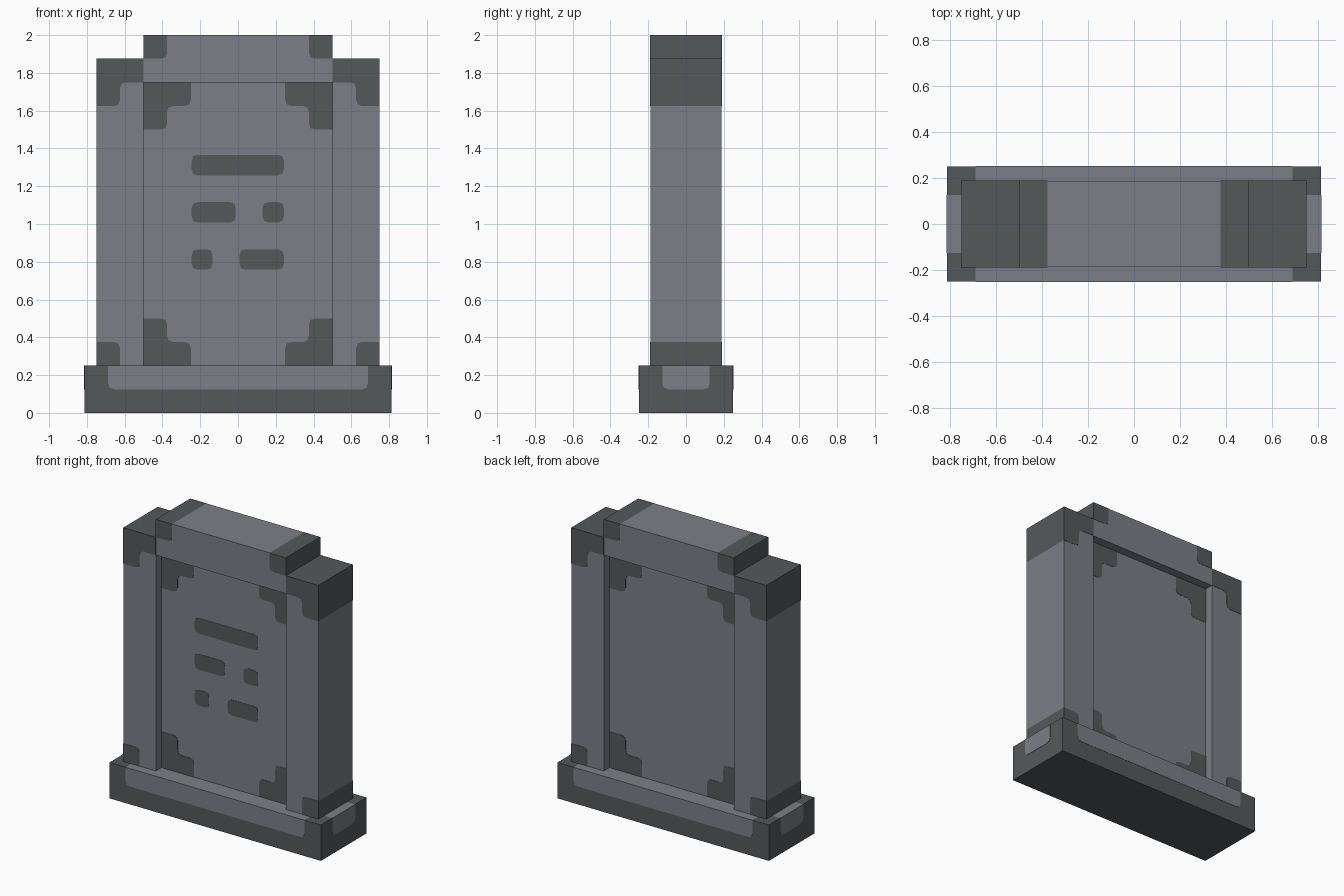
import bpy
import bmesh
from mathutils import Vector

cube = bpy.data.objects.get("Cube")
if cube:
    bpy.data.objects.remove(cube, do_unlink=True)


def make_material(name, colour):
    mat = bpy.data.materials.new(name)
    mat.use_nodes = True
    mat.diffuse_color = colour
    bsdf = next(n for n in mat.node_tree.nodes if n.type == 'BSDF_PRINCIPLED')
    bsdf.inputs["Base Color"].default_value = colour
    bsdf.inputs["Roughness"].default_value = 0.9
    return mat


light = make_material("light stone", (0.205, 0.212, 0.242, 1))
dark = make_material("dark stone", (0.091, 0.098, 0.102, 1))
P = 0.125      # size of one painted square
SKIN = 0.002   # thickness of painted plates


def finish(name, bm, mats):
    bmesh.ops.recalc_face_normals(bm, faces=bm.faces)
    mesh = bpy.data.meshes.new(name)
    bm.to_mesh(mesh)
    bm.free()
    for m in mats:
        mesh.materials.append(m)
    obj = bpy.data.objects.new(name, mesh)
    bpy.context.collection.objects.link(obj)
    return obj


def block(name, lo, hi, cuts=(), is_dark=lambda c, n: False):
    """Box cut at (axis, position) planes, with dark faces picked by a rule."""
    lo, hi = Vector(lo), Vector(hi)
    bm = bmesh.new()
    bmesh.ops.create_cube(bm, size=1)
    for v in bm.verts:
        v.co = (lo + hi) / 2 + v.co * (hi - lo)
    for axis, pos in cuts:
        no = Vector((0, 0, 0))
        no[axis] = 1
        bmesh.ops.bisect_plane(bm, geom=bm.verts[:] + bm.edges[:] + bm.faces[:],
                               plane_co=no * pos, plane_no=no)
    bm.normal_update()
    for f in bm.faces:
        f.material_index = int(is_dark(f.calc_center_median(), f.normal))
    return finish(name, bm, [light, dark])


def soften(points, r=0.032):
    """Round the corners that carry a third, true value."""
    out = []
    for i, p in enumerate(points):
        c = Vector(p[:2])
        if len(p) < 3:
            out.append(c)
            continue
        a = c + (Vector(points[i - 1][:2]) - c).normalized() * r
        b = c + (Vector(points[(i + 1) % len(points)][:2]) - c).normalized() * r
        out += [a, a / 4 + c / 2 + b / 4, b]
    return out


def plate(name, points, axis, depth, mat, flip=1):
    """Thin painted plate on the surface at the given depth along x or y."""
    side = 1 if depth > 0 else -1
    outline = soften(points)
    bm = bmesh.new()
    rings = []
    for d in (depth, depth + side * SKIN):
        rings.append([bm.verts.new((d, u * flip, v) if axis == 'x' else (u * flip, d, v))
                      for u, v in outline])
    bm.faces.new(rings[0])
    bm.faces.new(rings[1])
    for i in range(len(outline)):
        bm.faces.new((rings[0][i - 1], rings[0][i], rings[1][i], rings[1][i - 1]))
    return finish(name, bm, [mat])


# Plinth: dark, with light bands on the top and around the upper sides
BX, BY, BZ = 0.8125, 0.25, 0.25
block("plinth", (-BX, -BY, 0), (BX, BY, BZ),
      [(0, BX - P), (0, P - BX), (1, BY - P), (1, P - BY)],
      lambda c, n: n.z < 0.5 or (abs(c.x) > BX - P and abs(c.y) > BY - P))
for axis, half, depth, label in (('y', BX, BY, "long"), ('x', BY, BX, "short")):
    w = half - P
    for s in (-1, 1):
        plate(f"plinth_{label}_band", [(-w, BZ), (-w, P, True), (w, P, True), (w, BZ)],
              axis, s * depth, light)

# Recessed slab
SLAB, POST = 0.125, 0.1875
block("recessed_slab", (-0.5, -SLAB, BZ), (0.5, SLAB, 1.75))

# Top cap with dark ends
block("top_cap", (-0.5, -POST, 1.75), (0.5, POST, 2), [(0, 0.375), (0, -0.375)],
      lambda c, n: abs(n.x) > 0.5 or (n.z > 0.5 and abs(c.x) > 0.375))

# Side posts with dark tops and feet
for s, side in ((1, "left"), (-1, "right")):
    xs = sorted((s * 0.5, s * 0.75))
    block(side + "_post", (xs[0], -POST, BZ), (xs[1], POST, 1.875),
          [(2, 0.375), (2, 1.625)],
          lambda c, n: n.z > 0.5 or (n.x * s > 0.5 and not 0.375 < c.z < 1.625))

# Dark corner patches, repeated on both sides, front and back
patches = [
    ("post_top_patch", POST, [(0.75, 1.875), (0.5, 1.875), (0.5, 1.75),
                              (0.625, 1.75, True), (0.625, 1.625, True), (0.75, 1.625)]),
    ("post_foot_patch", POST, [(0.75, BZ), (0.625, BZ), (0.625, 0.375, True), (0.75, 0.375)]),
    ("cap_patch", POST, [(0.5, 2), (0.375, 2), (0.375, 1.875, True), (0.5, 1.875)]),
]
for label, edge, up in (("upper", 1.75, -1), ("lower", BZ, 1)):
    a, b = edge + up * P, edge + up * 2 * P
    patches.append((f"slab_{label}_patch", SLAB,
                    [(0.5, edge), (0.25, edge), (0.25, a, True),
                     (0.375, a, True), (0.375, b, True), (0.5, b)]))
for name, depth, pts in patches:
    for s, side in ((1, "left"), (-1, "right")):
        for d, face in ((-1, "front"), (1, "back")):
            plate(f"{face}_{side}_{name}", pts, 'y', d * depth, dark, s)

# Plain carved bars on the front of the slab
bars = [(-0.245, 0.243, 1.312), (-0.245, -0.012, 1.062), (0.13, 0.243, 1.062),
        (-0.245, -0.135, 0.812), (0.008, 0.243, 0.812)]
for x0, x1, z in bars:
    lo, hi = z - 0.054, z + 0.054
    plate("carved_bar", [(x0, lo, True), (x1, lo, True), (x1, hi, True), (x0, hi, True)],
          'y', -SLAB, dark)
